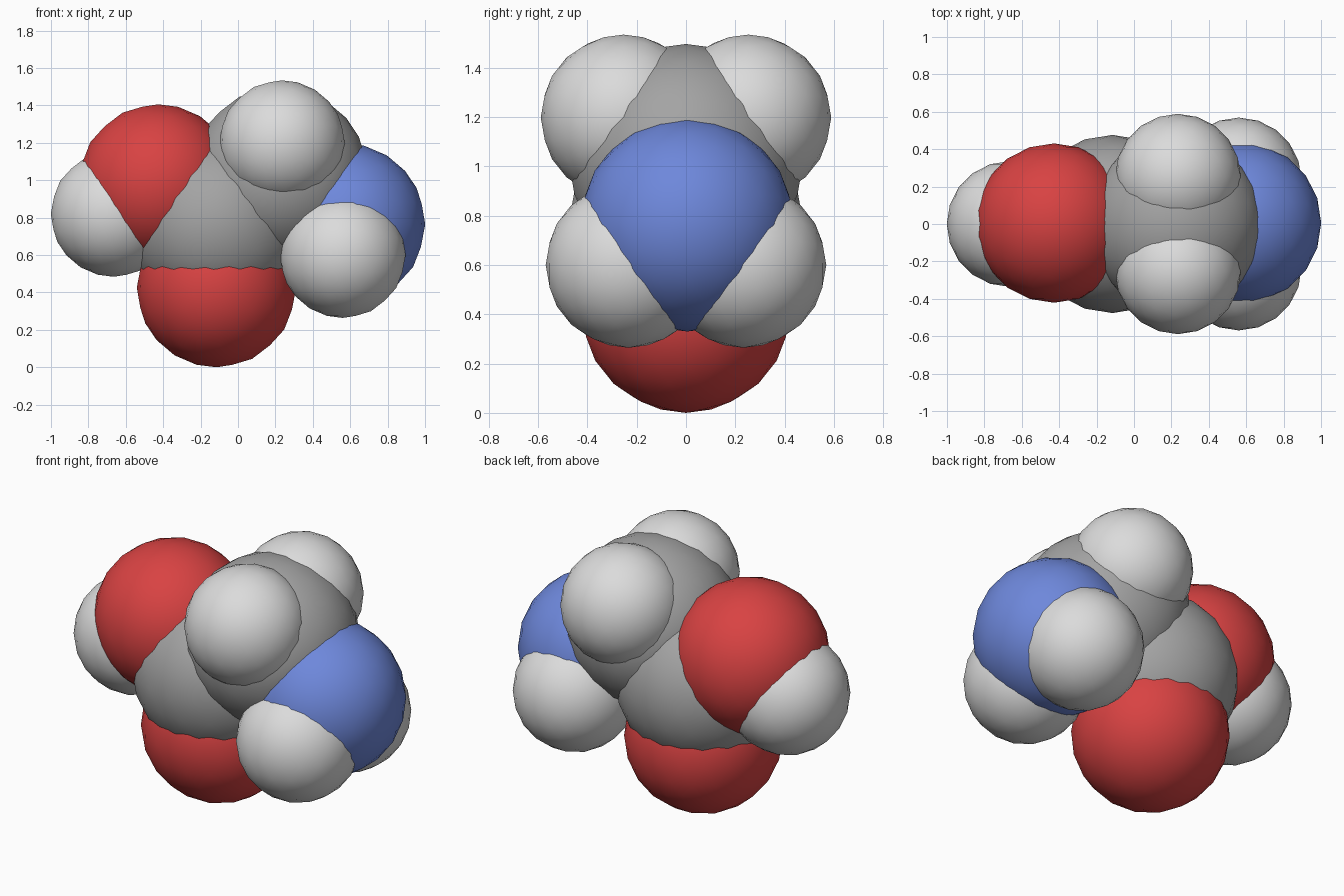
import bpy

cube = bpy.data.objects.get("Cube")
if cube:
    bpy.data.objects.remove(cube, do_unlink=True)


def material(name, rgb):
    mat = bpy.data.materials.new(name)
    mat.use_nodes = True
    mat.diffuse_color = (*rgb, 1)
    bsdf = next(n for n in mat.node_tree.nodes if n.type == 'BSDF_PRINCIPLED')
    bsdf.inputs["Base Color"].default_value = (*rgb, 1)
    return mat


# Each element: radius and colour
ELEMENTS = {
    "carbon": (0.476, material("mid_grey", (0.37, 0.37, 0.37))),
    "oxygen": (0.426, material("red", (0.69, 0.055, 0.055))),
    "nitrogen": (0.434, material("blue", (0.155, 0.245, 0.71))),
    "hydrogen": (0.336, material("light_grey", (0.71, 0.71, 0.71))),
}


def atom(name, element, x, y, z):
    radius, mat = ELEMENTS[element]
    bpy.ops.mesh.primitive_ico_sphere_add(
        subdivisions=3, radius=radius, location=(x, y, z))
    obj = bpy.context.object
    obj.name = name
    obj.data.materials.append(mat)
    bpy.ops.object.shade_smooth()


# Backbone in the plane of symmetry
atom("acid_carbon", "carbon", -0.115, 0, 0.766)
atom("middle_carbon", "carbon", 0.22, 0, 1.02)
atom("lower_oxygen", "oxygen", -0.115, 0, 0.426)
atom("upper_oxygen", "oxygen", -0.427, 0.005, 0.98)
atom("acid_hydrogen", "hydrogen", -0.665, 0, 0.82)
atom("amine_nitrogen", "nitrogen", 0.567, 0.005, 0.764)

# Mirrored hydrogen pairs
for side, s in (("front", -1), ("back", 1)):
    atom(f"upper_hydrogen_{side}", "hydrogen", 0.235, s * 0.253, 1.198)
    atom(f"amine_hydrogen_{side}", "hydrogen", 0.56, s * 0.233, 0.6)
